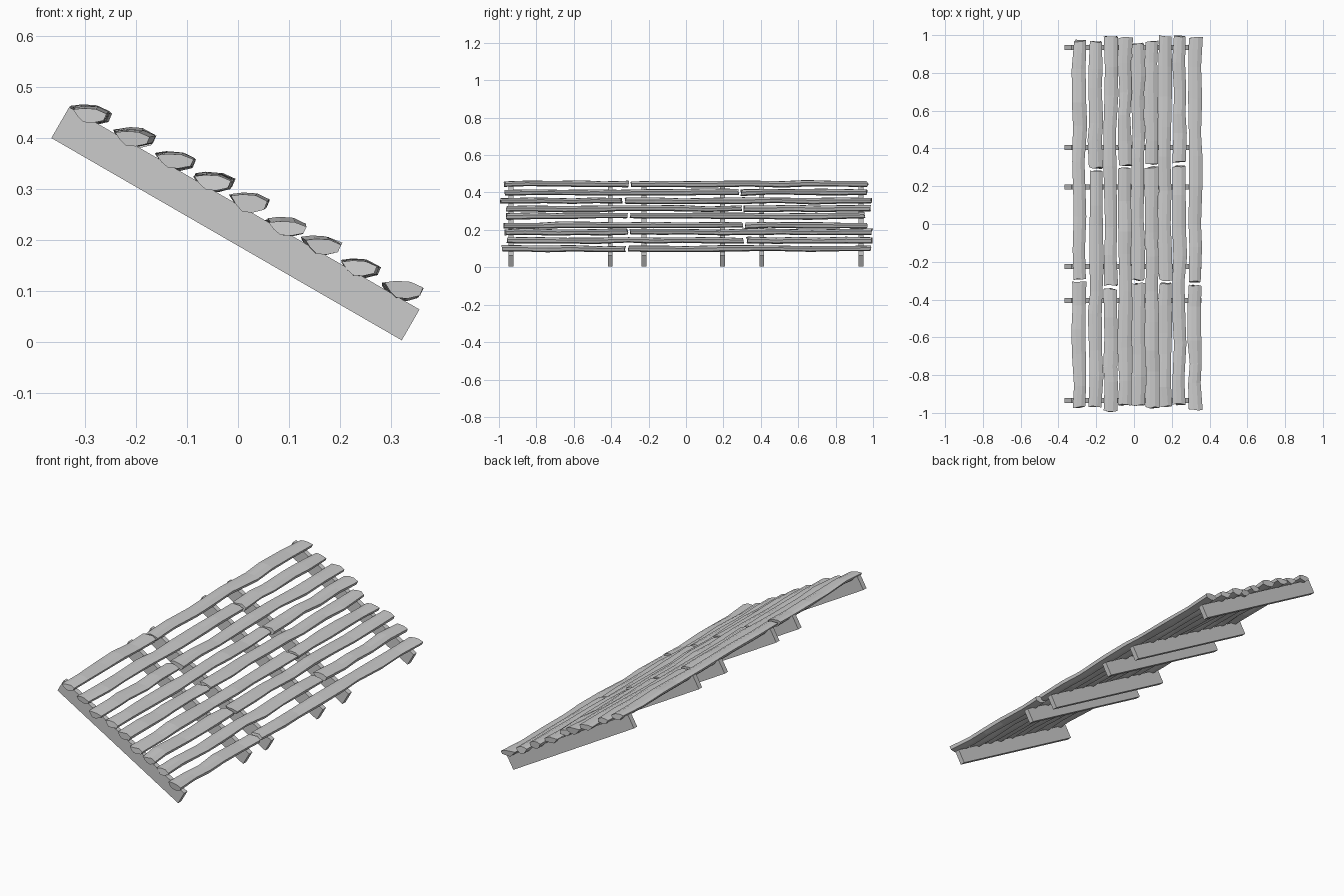
import bpy, bmesh, math, random
from mathutils import Matrix

random.seed(4)
cube = bpy.data.objects.get("Cube")
if cube:
    bpy.data.objects.remove(cube, do_unlink=True)

wood = bpy.data.materials.new("weathered_grey")
wood.use_nodes = True
grey = (0.6, 0.6, 0.6, 1)
wood.diffuse_color = grey
wood.node_tree.nodes["Principled BSDF"].inputs["Base Color"].default_value = grey


def finish(bm, name):
    bmesh.ops.recalc_face_normals(bm, faces=bm.faces)
    mesh = bpy.data.meshes.new(name)
    bm.to_mesh(mesh)
    bm.free()
    mesh.materials.append(wood)
    obj = bpy.data.objects.new(name, mesh)
    bpy.context.collection.objects.link(obj)


# Sloping rafters
for i, y in enumerate((-0.935, -0.405, -0.225, 0.195, 0.405, 0.935)):
    bm = bmesh.new()
    bmesh.ops.create_cube(bm, size=1, matrix=Matrix.Translation((-0.005, y, 0.232))
                          @ Matrix.Rotation(math.radians(30), 4, 'Y')
                          @ Matrix.Diagonal((0.795, 0.026, 0.07, 1)))
    finish(bm, f"rafter_{i + 1}")

# Split log section: nearly flat top, faceted round underside
SECTION = [(-0.040, 0.015), (-0.016, 0.018), (0.014, 0.016), (0.040, 0.004),
           (0.033, -0.013), (0.007, -0.019), (-0.015, -0.017), (-0.029, -0.003)]


def board(name, x, z, y0, y1):
    bm = bmesh.new()
    count = max(5, round((y1 - y0) / 0.16))
    rings = []
    for k in range(count + 1):
        t = k / count
        y = y0 + (y1 - y0) * t
        end = k in (0, count)
        inner = 0 if end else random.uniform(-0.03, 0.03)
        wide = random.uniform(0.78, 0.95)
        thick = random.uniform(0.75, 1.0)
        dx = random.uniform(-0.005, 0.005)
        dz = random.uniform(-0.003, 0.003)
        ring = []
        for px, pz in SECTION:
            rough = random.uniform(-0.006, 0.006) if end else 0
            ring.append(bm.verts.new((x + dx + px * wide, y + inner + rough,
                                      z + dz + pz * thick)))
        rings.append(ring)
    n = len(SECTION)
    for a, b in zip(rings, rings[1:]):
        for j in range(n):
            bm.faces.new((a[j], a[(j + 1) % n], b[(j + 1) % n], b[j]))
    bm.faces.new(rings[0])
    bm.faces.new(rings[-1])
    finish(bm, name)


# Rows of boards: x, z, front end, joint, back end
ROWS = [(-0.290, 0.447, -0.970, -0.300, 0.970),
        (-0.203, 0.402, -0.965, 0.288, 0.965),
        (-0.124, 0.356, -0.990, -0.335, 0.990),
        (-0.047, 0.314, -0.960, 0.303, 0.985),
        (0.021, 0.275, -0.960, -0.305, 0.955),
        (0.094, 0.225, -0.970, 0.310, 0.965),
        (0.164, 0.189, -0.965, -0.305, 0.995),
        (0.240, 0.144, -0.955, 0.316, 0.995),
        (0.323, 0.100, -0.985, -0.315, 0.985)]
for i, (x, z, front, joint, back) in enumerate(ROWS):
    board(f"front_board_{i + 1}", x, z, front, joint - 0.009)
    board(f"back_board_{i + 1}", x, z, joint + 0.009, back)
